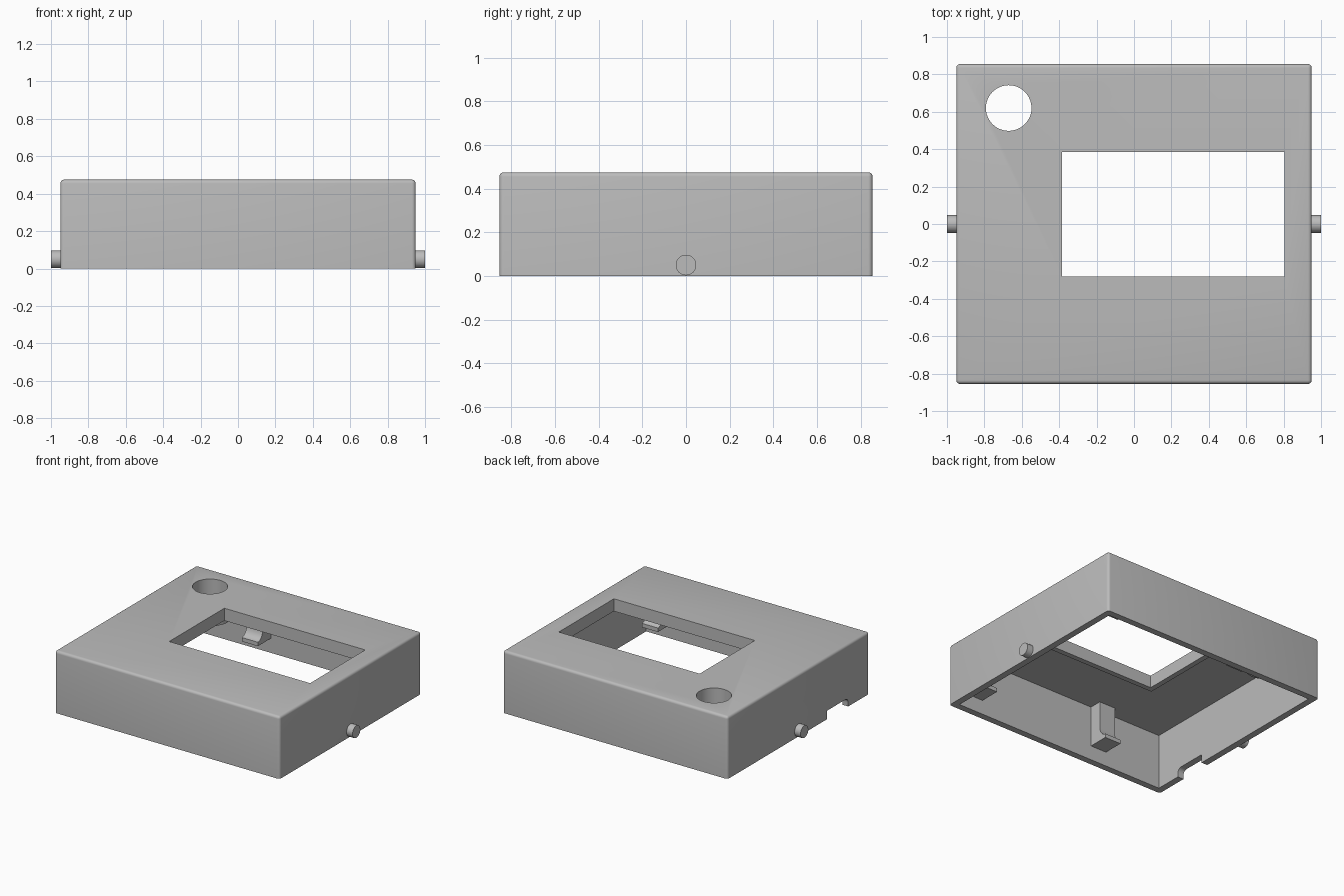
import bpy, bmesh, math
from mathutils import Matrix, Vector

if "Cube" in bpy.data.objects:
    bpy.data.objects.remove(bpy.data.objects["Cube"], do_unlink=True)

gray = bpy.data.materials.new("plain_gray")
gray.use_nodes = True
gray.diffuse_color = (0.5, 0.5, 0.5, 1)
gray.node_tree.nodes["Principled BSDF"].inputs["Base Color"].default_value = (0.5, 0.5, 0.5, 1)

# Main dimensions
HX, HY, TOP = 0.95, 0.855, 0.475
WALL, CEILING = 0.05, 0.42
WINDOW = (-0.385, 0.805, -0.28, 0.385)
HOLE = Vector((-0.67, 0.62))
HOLE_R = 0.122


def finish(name, bm):
    bmesh.ops.recalc_face_normals(bm, faces=bm.faces)
    mesh = bpy.data.meshes.new(name)
    bm.to_mesh(mesh)
    bm.free()
    mesh.materials.append(gray)
    obj = bpy.data.objects.new(name, mesh)
    bpy.context.collection.objects.link(obj)
    return obj


def box_bm(x0, x1, y0, y1, z0, z1):
    bm = bmesh.new()
    size = Matrix.Diagonal((x1 - x0, y1 - y0, z1 - z0, 1))
    place = Matrix.Translation(((x0 + x1) / 2, (y0 + y1) / 2, (z0 + z1) / 2))
    bmesh.ops.create_cube(bm, size=1, matrix=place @ size)
    return bm


def box(name, *bounds):
    return finish(name, box_bm(*bounds))


def cylinder(name, radius, depth, matrix):
    bm = bmesh.new()
    bmesh.ops.create_cone(bm, cap_ends=True, segments=48, radius1=radius,
                          radius2=radius, depth=depth, matrix=matrix)
    return finish(name, bm)


def prism(name, points, move):
    """Extrude a flat outline by the vector move."""
    bm = bmesh.new()
    face = bm.faces.new([bm.verts.new(p) for p in points])
    grown = bmesh.ops.extrude_face_region(bm, geom=[face])["geom"]
    verts = [g for g in grown if isinstance(g, bmesh.types.BMVert)]
    bmesh.ops.translate(bm, verts=verts, vec=move)
    return finish(name, bm)


def cut(obj, *cutters):
    for cutter in cutters:
        cutter.hide_render = True
        mod = obj.modifiers.new("cut", 'BOOLEAN')
        mod.operation, mod.solver, mod.object = 'DIFFERENCE', 'EXACT', cutter
        bpy.context.view_layer.objects.active = obj
        bpy.ops.object.modifier_apply(modifier=mod.name)


def smooth(obj):
    bpy.ops.object.select_all(action='DESELECT')
    obj.select_set(True)
    bpy.context.view_layer.objects.active = obj
    bpy.ops.object.shade_smooth_by_angle(angle=math.radians(35))


# Cutters for cavity, window, round hole and cable notch
cavity = box("cavity_cutter", WALL - HX, HX - WALL, WALL - HY, HY - WALL, -0.1, CEILING)
window = box("window_cutter", *WINDOW, 0.2, 0.6)
hole = cylinder("hole_cutter", HOLE_R, 1, Matrix.Translation((*HOLE, 0.5)))
r = 0.035
arc = [(-1.1, -0.6 + r - r * math.cos(a), 0.065 - r + r * math.sin(a))
       for a in (math.radians(15 * i) for i in range(7))]
notch = prism("notch_cutter", [(-1.1, -0.6, -0.1)] + arc
              + [(-1.1, -0.345, 0.065), (-1.1, -0.345, -0.1)], (0.25, 0, 0))

# Case shell, rounded everywhere except along the open bottom
bm = box_bm(-HX, HX, -HY, HY, 0, TOP)
edges = [e for e in bm.edges if max(v.co.z for v in e.verts) > 0.1]
bmesh.ops.bevel(bm, geom=edges, offset=0.02, segments=4, profile=0.5, affect='EDGES')
shell = finish("case_shell", bm)
cut(shell, cavity, window, hole, notch)
smooth(shell)

# Raised lip under the window
x0, x1, y0, y1 = WINDOW
lip = 0.04
rim = box("window_rim", x0 - lip, x1 + lip, y0 - lip, y1 + lip, 0.38, CEILING)
cut(rim, window)

# Tube hanging below the round hole
tube = cylinder("hole_tube", HOLE_R + 0.025, CEILING - 0.24,
                Matrix.Translation((*HOLE, (CEILING + 0.24) / 2)))
cut(tube, hole)
smooth(tube)

# Side pegs
for side, label in ((1, "left"), (-1, "right")):
    peg = cylinder(label + "_peg", 0.047, 0.07,
                   Matrix.Translation((side * 0.965, 0, 0.05)) @ Matrix.Rotation(math.pi / 2, 4, 'Y'))
    smooth(peg)

# Inner clips with flared feet on the front and back walls
inner = HY - WALL
flare = [(0.155 - 0.06 * math.sin(a), 0.14 + 0.08 * (1 - math.cos(a)))
         for a in (math.radians(15 * i) for i in range(7))]
profile = [(0, CEILING), (0, 0.11), (0.155, 0.11)] + flare + [(0.095, CEILING)]
for side, wall in ((-1, "front"), (1, "back")):
    for x, place in ((-0.355, "right"), (0.76, "left")):
        points = [(x - 0.068, side * (inner - d), z) for d, z in profile]
        clip = prism(f"{wall}_{place}_clip", points, (0.136, 0, 0))
        smooth(clip)

for cutter in (cavity, window, hole, notch):
    bpy.data.objects.remove(cutter, do_unlink=True)
